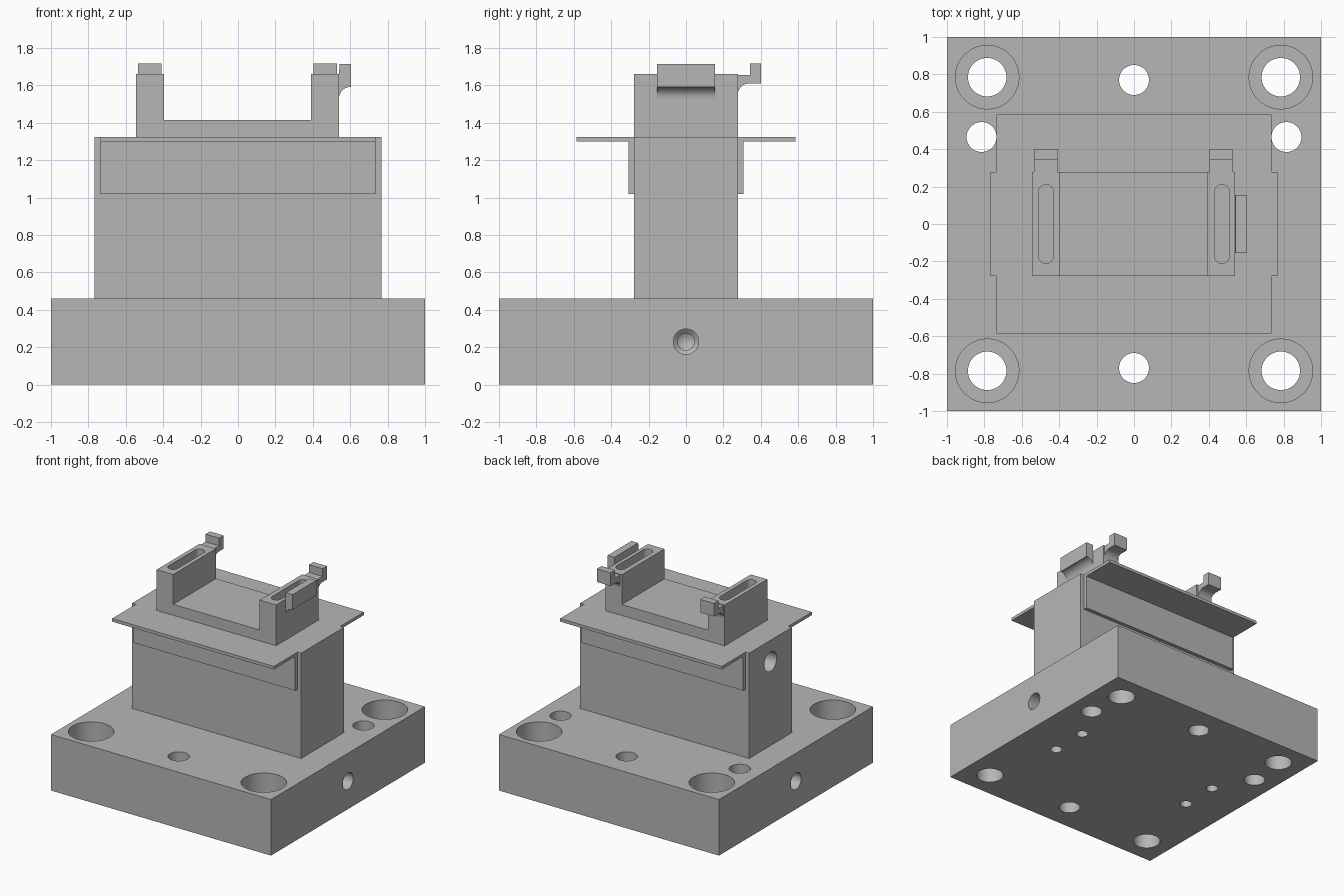
import bpy, bmesh, math
from mathutils import Matrix, Vector

cube = bpy.data.objects.get("Cube")
if cube:
    bpy.data.objects.remove(cube, do_unlink=True)

GREY = (0.47, 0.47, 0.47, 1)
metal = bpy.data.materials.new("plain grey")
metal.use_nodes = True
metal.diffuse_color = GREY
metal.node_tree.nodes["Principled BSDF"].inputs["Base Color"].default_value = GREY


def finish(name, bm):
    bmesh.ops.recalc_face_normals(bm, faces=bm.faces)
    mesh = bpy.data.meshes.new(name)
    bm.to_mesh(mesh)
    bm.free()
    obj = bpy.data.objects.new(name, mesh)
    bpy.context.collection.objects.link(obj)
    mesh.materials.append(metal)
    return obj


def box(name, x, y, z):
    bm = bmesh.new()
    bmesh.ops.create_cube(bm, size=1)
    for v in bm.verts:
        v.co = [lo + (hi - lo) * (c + 0.5) for c, (lo, hi) in zip(v.co, (x, y, z))]
    return finish(name, bm)


def prism(name, outline, place, start, end):
    """Extrude a 2D outline; place(a, b, t) maps it into space."""
    bm = bmesh.new()
    face = bm.faces.new([bm.verts.new(place(a, b, start)) for a, b in outline])
    push = Vector(place(0, 0, end)) - Vector(place(0, 0, start))
    new = bmesh.ops.extrude_face_region(bm, geom=[face])["geom"]
    bmesh.ops.translate(bm, vec=push, verts=[v for v in new if isinstance(v, bmesh.types.BMVert)])
    return finish(name, bm)


def add_drill(bm, profile, matrix, segments=48):
    """Spin a (radius, depth) profile about the drilling axis."""
    verts = [bm.verts.new(matrix @ Vector((r, 0, h))) for r, h in profile]
    edges = [bm.edges.new(pair) for pair in zip(verts, verts[1:])]
    axis = matrix.to_3x3() @ Vector((0, 0, 1))
    bmesh.ops.spin(bm, geom=verts + edges, cent=matrix.translation, axis=axis,
                   angle=math.tau, steps=segments, use_duplicate=False)
    bmesh.ops.remove_doubles(bm, verts=bm.verts, dist=0.0005)


def cut(obj, cutter):
    mod = obj.modifiers.new("cut", "BOOLEAN")
    mod.operation = "DIFFERENCE"
    mod.solver = "EXACT"
    mod.object = cutter
    bpy.context.view_layer.update()
    done = obj.evaluated_get(bpy.context.evaluated_depsgraph_get())
    mesh = bpy.data.meshes.new_from_object(done)
    obj.modifiers.clear()
    obj.data = mesh
    bpy.data.objects.remove(cutter, do_unlink=True)


def smooth(obj):
    bpy.ops.object.select_all(action="DESELECT")
    obj.select_set(True)
    bpy.context.view_layer.objects.active = obj
    bpy.ops.object.shade_smooth_by_angle(angle=math.radians(30))


def at(x, y, z=0):
    return Matrix.Translation((x, y, z))


# Base block with its bolt, dowel and side holes
BASE = 0.46
base = box("base_block", (-1, 1), (-1, 1), (0, BASE))
bm = bmesh.new()
bolt = [(0, -0.1), (0.103, -0.1), (0.103, 0.23), (0.17, 0.23), (0.17, 0.6), (0, 0.6)]
dowel = [(0, -0.1), (0.08, -0.1), (0.08, 0.6), (0, 0.6)]
screw = [(0, -0.1), (0.045, -0.1), (0.045, 0.3), (0, 0.3)]
port = [(0, -0.1), (0.068, -0.1), (0.068, 0.2), (0.045, 0.22), (0.045, 0.3), (0, 0.33)]
for s in (-1, 1):
    for t in (-1, 1):
        add_drill(bm, bolt, at(0.785 * s, 0.785 * t))
        add_drill(bm, screw, at(0.65 * s, 0.155 * t), 32)
    add_drill(bm, dowel, at(0, 0.77 * s))
    add_drill(bm, dowel, at(0.815 * s, 0.465))
    add_drill(bm, port, at(s, 0, 0.23) @ Matrix.Rotation(-s * math.pi / 2, 4, "Y"))
cut(base, finish("base_cutter", bm))
smooth(base)

# Column with a blind hole in one narrow side
TOP = 1.325
column = box("column", (-0.768, 0.768), (-0.277, 0.277), (BASE, TOP))
bm = bmesh.new()
add_drill(bm, [(0, -0.1), (0.08, -0.1), (0.08, 0.25), (0, 0.29)],
          at(-0.768, 0, 1.15) @ Matrix.Rotation(math.pi / 2, 4, "Y"))
cut(column, finish("column_cutter", bm))
smooth(column)

# Angle brackets on the front and back of the column
angle = [(0.277, 1.02), (0.307, 1.02), (0.307, 1.3), (0.585, 1.3), (0.585, TOP), (0.277, TOP)]
for name, s in (("front_bracket", -1), ("back_bracket", 1)):
    prism(name, angle, lambda a, b, t, s=s: (t, a * s, b), -0.735, 0.735)

# Saddle with two upright ends, slotted on top
FLOOR, POST = 1.415, 1.66
saddle_outline = [(-0.545, TOP), (0.54, TOP), (0.54, POST), (0.39, POST),
                  (0.39, FLOOR), (-0.395, FLOOR), (-0.395, POST), (-0.545, POST)]
saddle = prism("saddle", saddle_outline, lambda a, b, t: (a, t, b), -0.277, 0.277)
for s in (-1, 1):
    slot = []
    for i in range(34):
        end, k = divmod(i, 17)
        turn = math.pi * (k / 16 + end)
        slot.append((0.47 * s + 0.04 * math.cos(turn),
                     (0.17 if end == 0 else -0.17) + 0.04 * math.sin(turn)))
    cut(saddle, prism("slot_cutter", slot, lambda a, b, t: (a, b, t), POST - 0.1, POST + 0.1))
smooth(saddle)


def fillet(radius, a, b):
    """Concave quarter arc from a wall up to an overhang."""
    steps = [math.pi / 2 * i / 10 for i in range(11)]
    return [(a + radius * (1 - math.cos(q)), b + radius * math.sin(q)) for q in steps]


# Hooks behind both uprights
hook = fillet(0.06, 0.277, 1.55) + [(0.4, 1.61), (0.4, 1.718), (0.342, 1.718),
                                   (0.342, 1.655), (0.277, 1.655)]
for name, lo, hi in (("right_hook", -0.535, -0.41), ("left_hook", 0.405, 0.53)):
    smooth(prism(name, hook, lambda a, b, t: (t, a, b), lo, hi))

# Lip on the outside of one upright
lip = fillet(0.062, 0.54, 1.53) + [(0.604, 1.592), (0.604, 1.715), (0.543, 1.715), (0.54, POST)]
smooth(prism("side_lip", lip, lambda a, b, t: (a, t, b), -0.155, 0.155))
